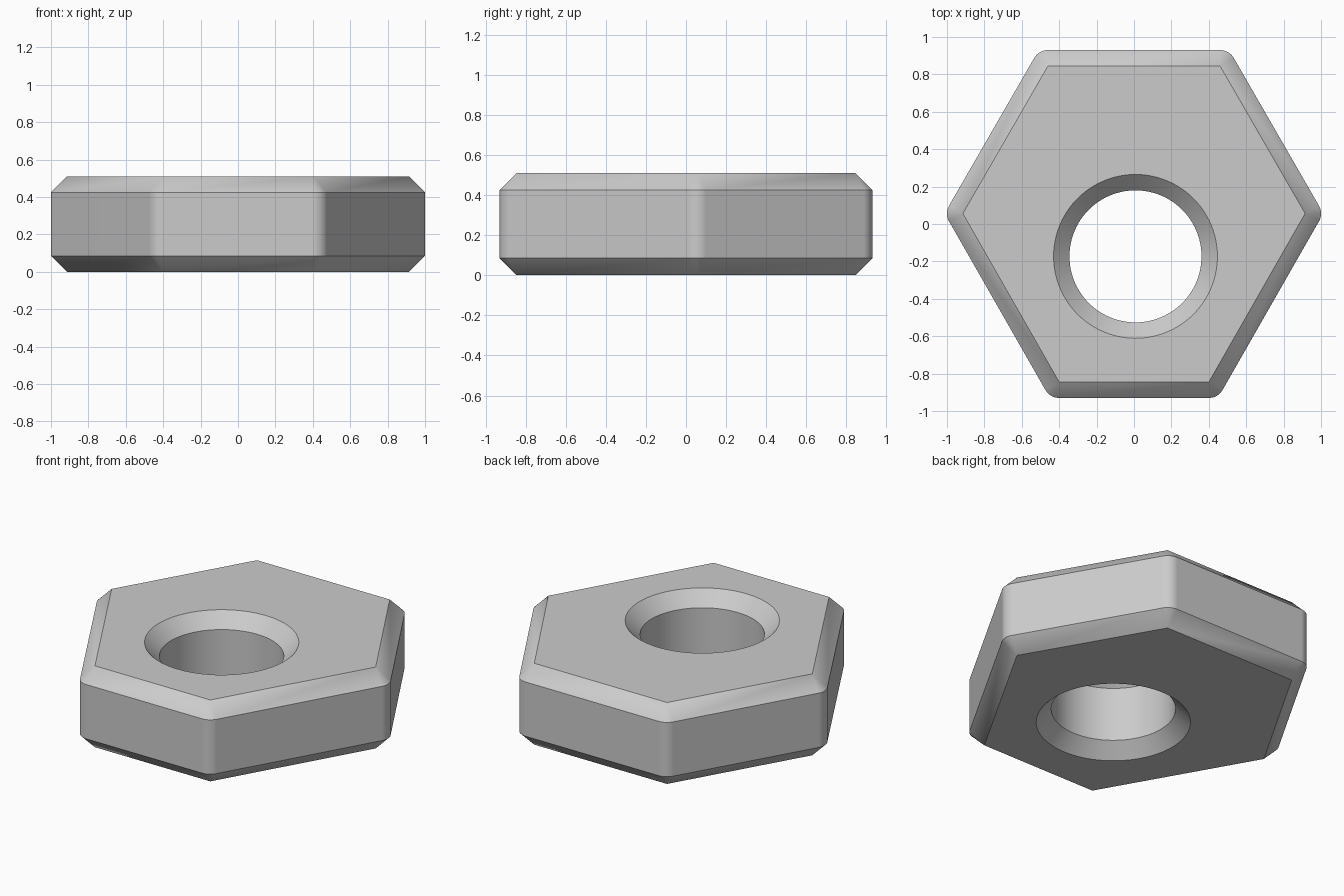
import bpy
import bmesh
from math import atan2, cos, pi, radians, sin
from mathutils import Vector

cube = bpy.data.objects.get("Cube")
if cube:
    bpy.data.objects.remove(cube)

HEIGHT, CHAMFER = 0.51, 0.085
CORNER_STEPS, HOLE_STEPS = 8, 96
HOLE_CENTRE, HOLE_RADIUS = Vector((0.008, -0.173)), 0.353

# Flat-face corners, counter-clockwise; the rim is this outline rounded outwards
corners = [Vector(p) for p in ((0.915, 0.056), (0.46, 0.845), (-0.46, 0.845),
                               (-0.915, 0.056), (-0.4, -0.845), (0.4, -0.845))]


def side_angle(a, b):
    """Direction of the outward normal of the side from a to b."""
    d = b - a
    return atan2(-d.x, d.y)


def rounded_outline():
    """Outer rim: an arc about each corner, with the corner's index."""
    points = []
    for i, c in enumerate(corners):
        start = side_angle(corners[i - 1], c)
        sweep = (side_angle(c, corners[(i + 1) % len(corners)]) - start) % (2 * pi)
        for k in range(CORNER_STEPS + 1):
            a = start + sweep * k / CORNER_STEPS
            points.append((c + CHAMFER * Vector((cos(a), sin(a))), i))
    return points


def circle(radius):
    return [HOLE_CENTRE + radius * Vector((cos(2 * pi * k / HOLE_STEPS),
                                           sin(2 * pi * k / HOLE_STEPS)))
            for k in range(HOLE_STEPS)]


bm = bmesh.new()


def ring(points, z):
    return [bm.verts.new((p.x, p.y, z)) for p in points]


def skin(lower, upper):
    """Join two rings, merging repeated vertices into triangles."""
    n = len(lower)
    for i in range(n):
        j = (i + 1) % n
        quad = (lower[i], lower[j], upper[j], upper[i])
        bm.faces.new(list(dict.fromkeys(quad)))


outline = rounded_outline()
rim = [p for p, _ in outline]
levels = (0, CHAMFER, HEIGHT - CHAMFER, HEIGHT)

# Outer walls and chamfers
bottom_hex, top_hex = ring(corners, levels[0]), ring(corners, levels[3])
low_rim, high_rim = ring(rim, levels[1]), ring(rim, levels[2])
skin([bottom_hex[i] for _, i in outline], low_rim)
skin(low_rim, high_rim)
skin(high_rim, [top_hex[i] for _, i in outline])

# Countersunk hole
hole = [ring(circle(HOLE_RADIUS + flare), z)
        for flare, z in zip((CHAMFER, 0, 0, CHAMFER), levels)]
for lower, upper in zip(hole, hole[1:]):
    skin(lower, upper)

# Flat top and bottom around the hole
for hexagon, mouth in ((bottom_hex, hole[0]), (top_hex, hole[3])):
    edges = [bm.edges.get((loop[i - 1], loop[i]))
             for loop in (hexagon, mouth) for i in range(len(loop))]
    bmesh.ops.triangle_fill(bm, use_beauty=True, edges=edges)

bmesh.ops.recalc_face_normals(bm, faces=bm.faces[:])
mesh = bpy.data.meshes.new("hex_nut")
bm.to_mesh(mesh)
bm.free()
nut = bpy.data.objects.new("hex_nut", mesh)
bpy.context.collection.objects.link(nut)

# Plain grey
grey = bpy.data.materials.new("light_grey")
grey.use_nodes = True
colour = (0.6, 0.6, 0.6, 1)
grey.diffuse_color = colour
grey.node_tree.nodes["Principled BSDF"].inputs["Base Color"].default_value = colour
mesh.materials.append(grey)

# Smooth rounds, crisp chamfer edges, flat sides
bpy.ops.object.select_all(action="DESELECT")
nut.select_set(True)
bpy.context.view_layer.objects.active = nut
bpy.ops.object.shade_smooth_by_angle(angle=radians(30))
weighted = nut.modifiers.new("flat_sides", "WEIGHTED_NORMAL")
weighted.keep_sharp = True
